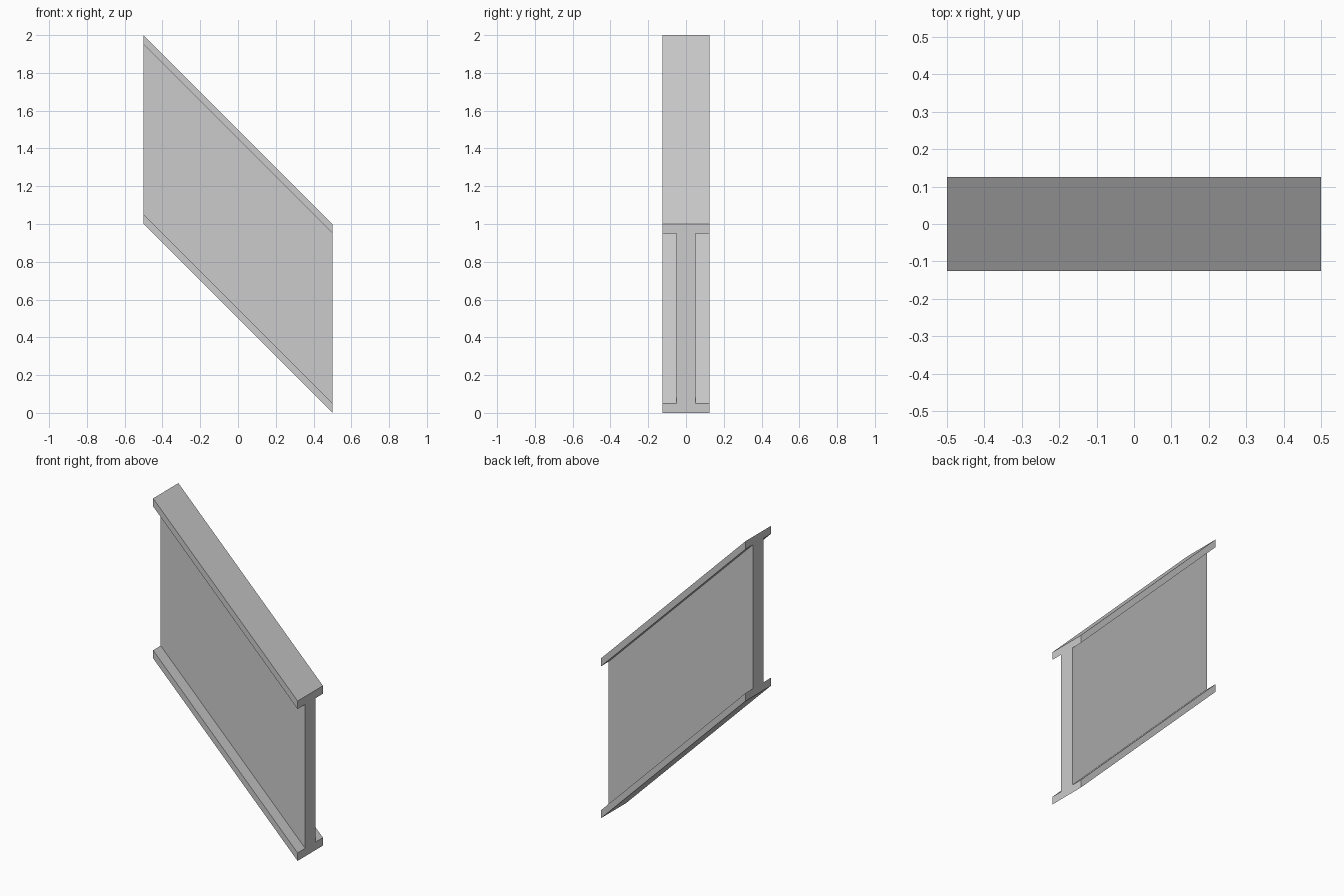
import bpy, bmesh

if "Cube" in bpy.data.objects:
    bpy.data.objects.remove(bpy.data.objects["Cube"])

# I-beam cross-section: half of the outline (y, z), mirrored to complete it
HALF_FLANGE, HALF_WEB, THICK, HEIGHT = 0.125, 0.05, 0.05, 1.0
right_side = [(HALF_FLANGE, 0), (HALF_FLANGE, THICK), (HALF_WEB, THICK),
              (HALF_WEB, HEIGHT - THICK), (HALF_FLANGE, HEIGHT - THICK),
              (HALF_FLANGE, HEIGHT)]
profile = right_side + [(-y, z) for y, z in reversed(right_side)]

# Sweep the section along a 45 degree slope with vertical end cuts
bm = bmesh.new()
high_end = bm.faces.new([bm.verts.new((-0.5, y, z + 1.0)) for y, z in profile])
low_end = bmesh.ops.extrude_face_region(bm, geom=[high_end], use_keep_orig=True)
moved = [v for v in low_end["geom"] if isinstance(v, bmesh.types.BMVert)]
bmesh.ops.translate(bm, verts=moved, vec=(1.0, 0, -1.0))
bmesh.ops.recalc_face_normals(bm, faces=bm.faces)

mesh = bpy.data.meshes.new("sloped_i_beam")
bm.to_mesh(mesh)
bm.free()
bpy.context.collection.objects.link(bpy.data.objects.new("sloped_i_beam", mesh))
